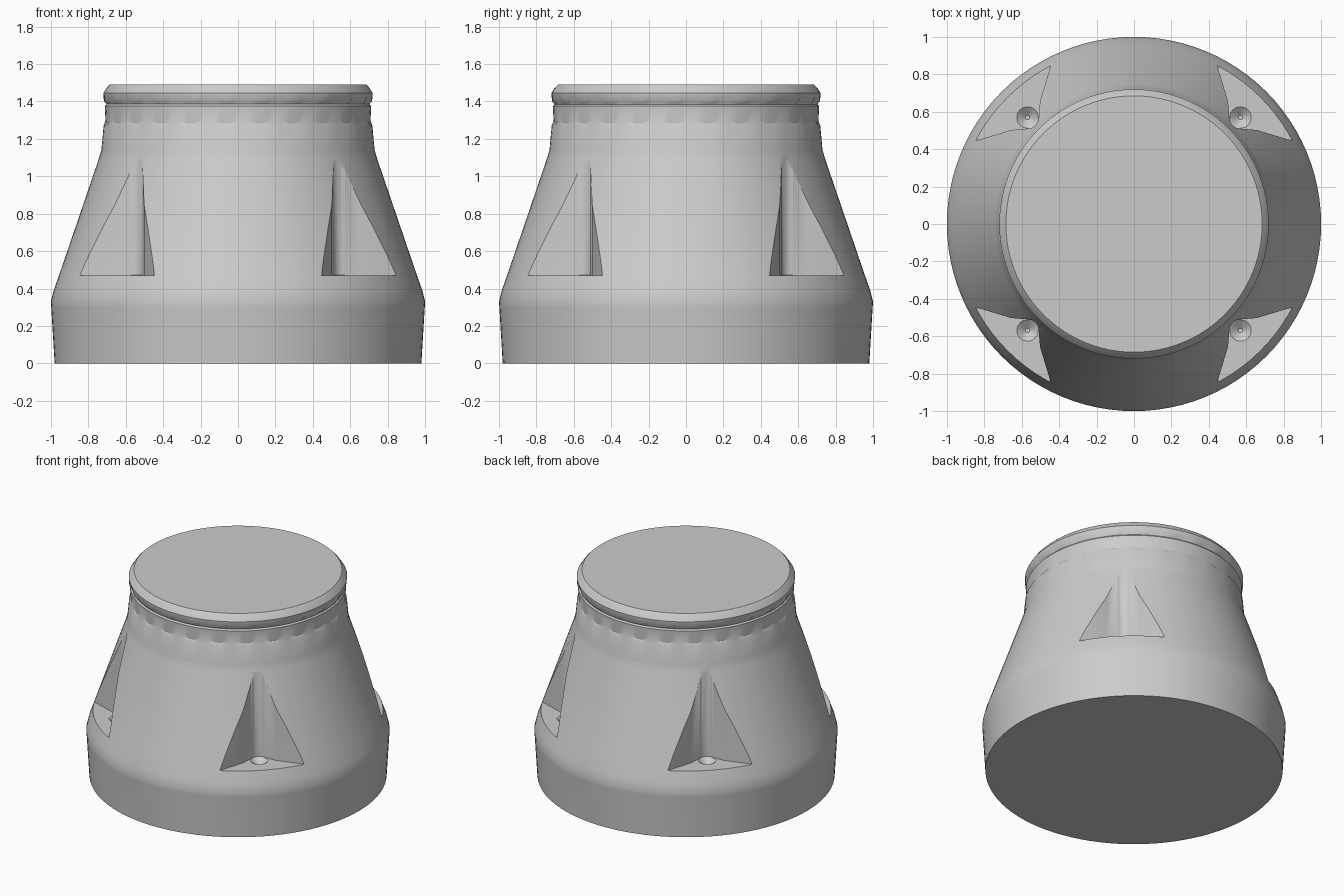
import bpy, bmesh, math
from mathutils import Matrix

if "Cube" in bpy.data.objects:
    bpy.data.objects.remove(bpy.data.objects["Cube"])

SEGMENTS = 96
FLOOR = 0.47

grey = bpy.data.materials.new("plain grey")
grey.use_nodes = True
colour = (0.6, 0.6, 0.6, 1)
grey.diffuse_color = colour
grey.node_tree.nodes["Principled BSDF"].inputs["Base Color"].default_value = colour


def make_object(name, bm):
    bmesh.ops.recalc_face_normals(bm, faces=bm.faces)
    mesh = bpy.data.meshes.new(name)
    bm.to_mesh(mesh)
    bm.free()
    mesh.materials.append(grey)
    obj = bpy.data.objects.new(name, mesh)
    bpy.context.collection.objects.link(obj)
    return obj


def loft(bm, rings):
    """Skin a stack of closed rings and cap both ends."""
    loops = [[bm.verts.new(p) for p in ring] for ring in rings]
    for low, high in zip(loops, loops[1:]):
        n = len(low)
        for i in range(n):
            j = (i + 1) % n
            bm.faces.new((low[i], low[j], high[j], high[i]))
    bm.faces.new(loops[0][::-1])
    bm.faces.new(loops[-1])


def circle(radius, z, n, cx=0, wave=0):
    """Ring of points; wave lifts every other pair of points into teeth."""
    ring = []
    for i in range(n):
        a = math.tau * i / n
        lift = wave * (1 if i % 4 < 2 else -1)
        ring.append((cx + radius * math.cos(a), radius * math.sin(a), z + lift))
    return ring


# Turned body: skirt, shoulder, tapered wall, neck groove and crimped rim
profile = [(0.98, 0, 0), (0.998, 0.30, 0), (1.0, 0.33, 0), (0.985, 0.39, 0),
           (0.955, 0.475, 0), (0.745, 1.09, 0), (0.73, 1.14, 0),
           (0.718, 1.27, 0), (0.708, 1.29, 0.008), (0.712, 1.375, 0),
           (0.703, 1.385, 0), (0.718, 1.415, 0.013), (0.72, 1.445, 0),
           (0.70, 1.475, 0), (0.685, 1.49, 0)]
bm = bmesh.new()
loft(bm, [circle(r, z, SEGMENTS, 0, w) for r, z, w in profile])
body = make_object("bell_body", bm)


# Corner pockets: flared walls, upright screw channel and countersink
def pocket_cutter(turn):
    bm = bmesh.new()
    half = [(0.75, 0.0), (0.765, 0.045), (0.82, 0.11), (0.90, 0.26), (1.0, 0.42)]
    plan = [(x, -y) for x, y in half[::-1]] + half[1:]
    plan += [(1.3, 0.55), (1.3, -0.55)]
    loft(bm, [[(x, y, z) for x, y in plan] for z in (FLOOR, 1.2)])
    bm.transform(Matrix.Rotation(turn, 4, "Z"))
    return make_object("pocket_cutter", bm)


def channel_cutter(turn):
    bm = bmesh.new()
    loft(bm, [circle(r, z, 20, 0.805) for r, z in
              [(0.012, 0.435), (0.06, FLOOR + 0.002), (0.06, 1.2)]])
    bm.transform(Matrix.Rotation(turn, 4, "Z"))
    return make_object("channel_cutter", bm)


for k in range(4):
    turn = math.radians(45 + 90 * k)
    for cutter in (pocket_cutter(turn), channel_cutter(turn)):
        bpy.context.view_layer.objects.active = body
        cut = body.modifiers.new("pocket", "BOOLEAN")
        cut.operation = "DIFFERENCE"
        cut.solver = "EXACT"
        cut.object = cutter
        bpy.ops.object.modifier_apply(modifier=cut.name)
        bpy.data.objects.remove(cutter)

bpy.ops.object.select_all(action="DESELECT")
body.select_set(True)
bpy.context.view_layer.objects.active = body
bpy.ops.object.shade_smooth_by_angle(angle=math.radians(28))
